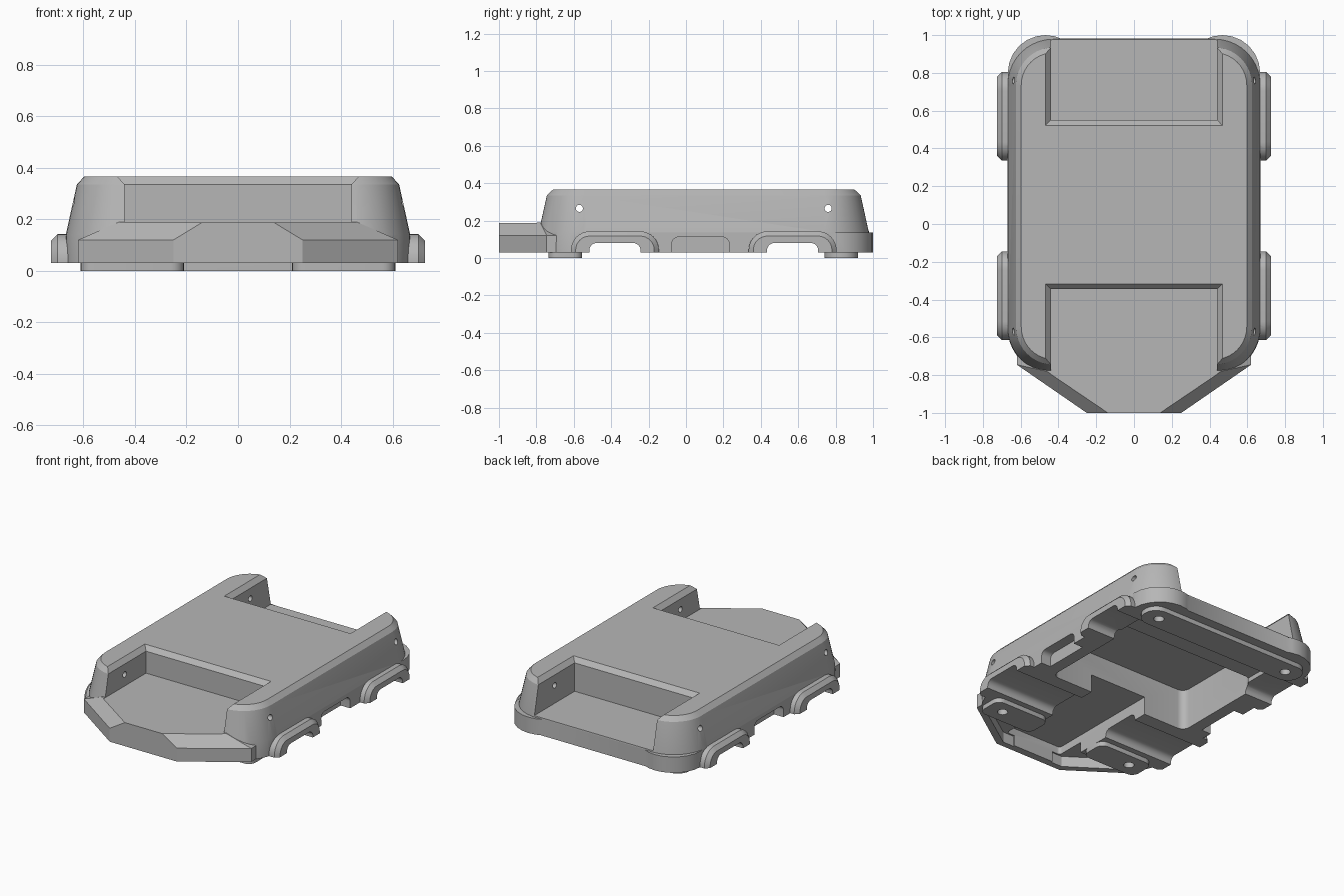
import bpy, bmesh, math
from mathutils import Vector

if "Cube" in bpy.data.objects:
    bpy.data.objects.remove(bpy.data.objects["Cube"])

grey = bpy.data.materials.new("plain grey")
grey.use_nodes = True
grey.diffuse_color = (0.47, 0.47, 0.47, 1)
grey.node_tree.nodes["Principled BSDF"].inputs["Base Color"].default_value = (0.47, 0.47, 0.47, 1)


def loft(name, rings):
    """Closed solid through rings with equal point counts."""
    bm = bmesh.new()
    loops = [[bm.verts.new(p) for p in ring] for ring in rings]
    n = len(loops[0])
    for a, b in zip(loops, loops[1:]):
        for i in range(n):
            j = (i + 1) % n
            bm.faces.new((a[i], a[j], b[j], b[i]))
    bm.faces.new(loops[0][::-1])
    bm.faces.new(loops[-1])
    bmesh.ops.recalc_face_normals(bm, faces=bm.faces)
    mesh = bpy.data.meshes.new(name)
    bm.to_mesh(mesh)
    bm.free()
    mesh.materials.append(grey)
    ob = bpy.data.objects.new(name, mesh)
    bpy.context.collection.objects.link(ob)
    return ob


def rounded(x0, x1, y0, y1, r, steps=10):
    pts = []
    for k, (cx, cy) in enumerate([(x1 - r, y1 - r), (x0 + r, y1 - r), (x0 + r, y0 + r), (x1 - r, y0 + r)]):
        for i in range(steps + 1):
            a = math.pi / 2 * (k + i / steps)
            pts.append((cx + r * math.cos(a), cy + r * math.sin(a)))
    return pts


def level(pts, z):
    return [(x, y, z) for x, y in pts]


def slab(name, x0, x1, y0, y1, z0, z1, r=0.02):
    pts = rounded(x0, x1, y0, y1, r, 6)
    return loft(name, [level(pts, z0), level(pts, z1)])


def rod(name, centre, radius, length, axis):
    ring = [(radius * math.cos(math.tau * i / 24), radius * math.sin(math.tau * i / 24)) for i in range(24)]
    c = Vector(centre)
    ends = []
    for h in (-length / 2, length / 2):
        ends.append([c + (Vector((h, u, v)) if axis == "x" else Vector((u, v, h))) for u, v in ring])
    return loft(name, ends)


def combine(target, other, mode):
    mod = target.modifiers.new(mode, "BOOLEAN")
    mod.operation = mode
    mod.solver = "EXACT"
    mod.object = other
    bpy.context.view_layer.objects.active = target
    bpy.ops.object.modifier_apply(modifier=mod.name)
    bpy.data.objects.remove(other)


def add(other):
    combine(shell, other, "UNION")


def cut(other):
    combine(shell, other, "DIFFERENCE")


# Tapered main shell with a chamfered top
shell = loft("body_shell", [
    level(rounded(-hx, hx, y0, y1, r), z) for hx, y0, y1, r, z in [
        (0.67, -0.79, 0.983, 0.24, 0.03),
        (0.668, -0.788, 0.978, 0.24, 0.14),
        (0.625, -0.745, 0.935, 0.2, 0.335),
        (0.597, -0.717, 0.907, 0.172, 0.365)]])


# Pointed nose with sloping upper edges
def nose_ring(tip, side, y, z):
    half = [(tip, -1), (side, y), (side, -0.5)]
    return level(half + [(-x, v) for x, v in reversed(half)], z)


add(loft("nose", [nose_ring(0.25, 0.62, -0.745, 0.03),
                  nose_ring(0.25, 0.62, -0.745, 0.12),
                  nose_ring(0.135, 0.46, -0.78, 0.19)]))

# Round lower bumps at the rear corners
for s in (-1, 1):
    add(rod("corner_bump", (0.468 * s, 0.8, 0.083), 0.2, 0.106, "z"))


# Front and rear deck pockets with chamfered rims
def pocket(floor, wall, end):
    out = math.copysign(1, wall - end)
    rings = []
    for z, grow in [(floor, 0), (0.335, 0), (0.395, 0.055)]:
        x, y = 0.44 + grow, wall + out * grow
        rings.append(level([(-x, y), (x, y), (x, end), (-x, end)], z))
    return loft("pocket_cutter", rings)


cut(pocket(0.188, -0.345, -1.2))
cut(pocket(0.145, 0.55, 1.2))


# Arched wheel guards, chamfered on the outside
def guard(side, yc):
    def ring(x, inset):
        w, top = 0.235 - inset, 0.142 - inset
        r = 0.1 - inset
        half = [(w, 0.03)]
        for i in range(9):
            a = math.pi / 2 * i / 8
            half.append((w - r + r * math.cos(a), top - r + r * math.sin(a)))
        pts = half + [(-y, z) for y, z in reversed(half)]
        return [(side * x, yc + y, z) for y, z in pts]
    return loft("wheel_guard", [ring(0.55, 0), ring(0.7, 0), ring(0.725, 0.025)])


for yc in (-0.38, 0.57):
    for s in (-1, 1):
        add(guard(s, yc))

# Underside hollows: main bay, rear step, front channel and nose
cut(slab("bay_cutter", -0.52, 0.52, -0.15, 0.49, -0.1, 0.3, 0.05))
cut(slab("rear_step_cutter", -0.5, 0.5, 0.4, 0.69, -0.1, 0.11))
cut(slab("channel_cutter", -0.21, 0.21, -0.95, -0.1, -0.1, 0.15))
for s in (-1, 1):
    tri = [(0.15 * s, -0.96), (0.23 * s, -0.96), (0.53 * s, -0.755), (0.15 * s, -0.755)]
    cut(loft("nose_cutter", [level(tri, -0.1), level(tri, 0.1)]))

# Axle slots with rounded upper corners, right across the width
for yc in (-0.38, 0.57):
    section = rounded(yc - 0.137, yc + 0.137, -0.1, 0.08, 0.04, 6)
    cut(loft("axle_cutter", [[(x, y, z) for y, z in section] for x in (-1, 1)]))

# Shallow side notches between the wheels
for s in (-1, 1):
    section = rounded(-0.075, 0.23, -0.1, 0.112, 0.035, 6)
    cut(loft("notch_cutter", [[(x * s, y, z) for y, z in section] for x in (0.6, 0.8)]))

# Pin holes through the four corner posts
for y in (-0.57, 0.76):
    cut(rod("pin_cutter", (0, y, 0.265), 0.019, 2, "x"))

# Mounting pads below the body
add(slab("rear_pad", -0.61, 0.61, 0.74, 0.92, 0, 0.06, 0.085))
for s in (-1, 1):
    a, b = sorted((0.21 * s, 0.61 * s))
    add(slab("front_pad", a, b, -0.735, -0.555, 0, 0.06, 0.05))
    for y in (-0.645, 0.83):
        cut(rod("screw_cutter", (0.5 * s, y, 0), 0.032, 0.16, "z"))

# Soft curves, crisp edges
bpy.ops.object.select_all(action="DESELECT")
shell.select_set(True)
bpy.context.view_layer.objects.active = shell
bpy.ops.object.shade_smooth_by_angle(angle=math.radians(25))
